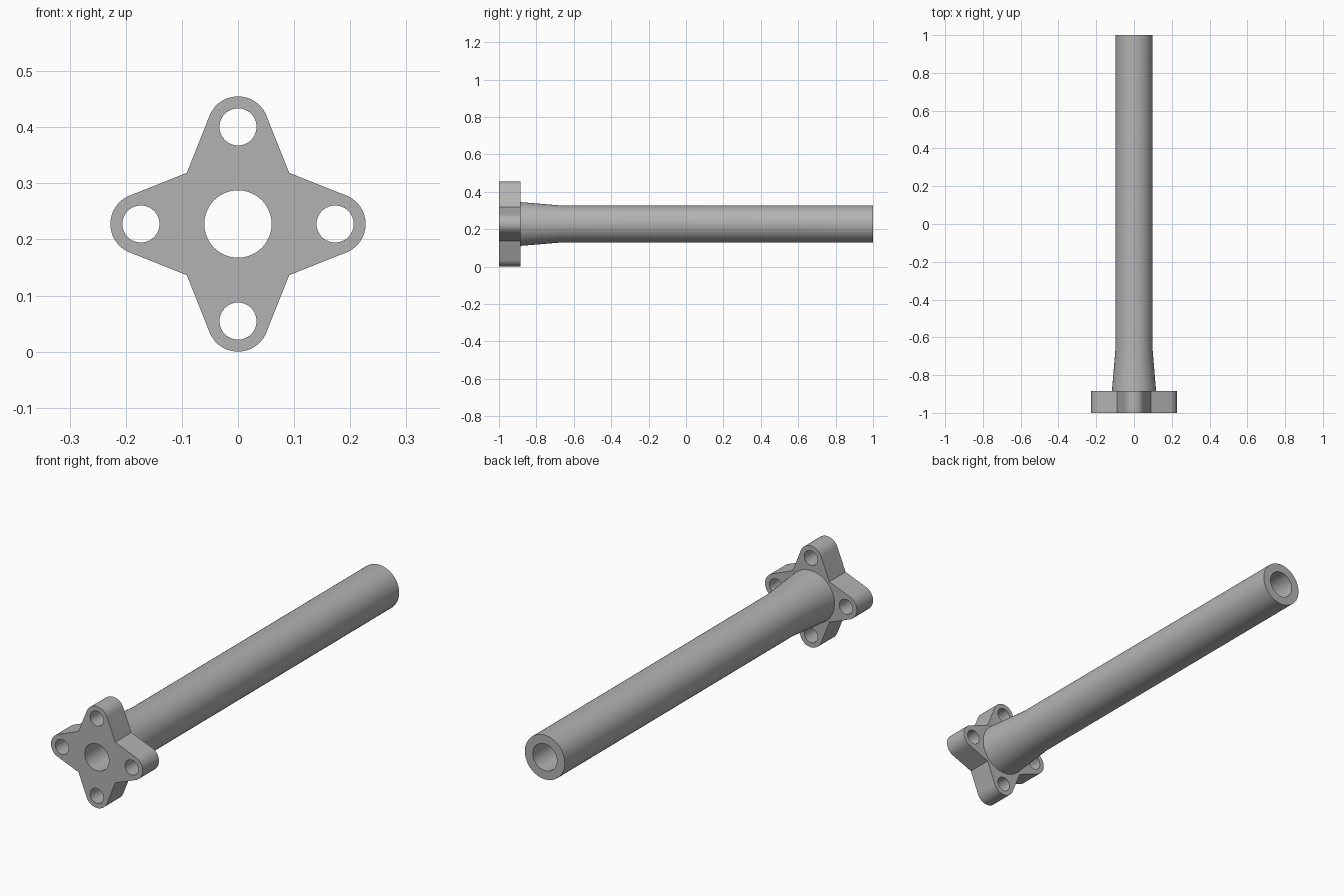
import bpy, bmesh
from math import sin, cos, pi, radians
from mathutils import Matrix, Vector

cube = bpy.data.objects.get("Cube")
if cube:
    bpy.data.objects.remove(cube, do_unlink=True)

AXIS_Z = 0.2275      # height of the shaft axis
FRONT, SHOULDER, BACK = -1.0, -0.885, 1.0
BORE, TUBE, FLARE = 0.06, 0.099, 0.117
BOLT_R, HOLE, LOBE = 0.173, 0.033, 0.0545

grey = bpy.data.materials.new("plain_grey")
grey.use_nodes = True
colour = (0.45, 0.45, 0.45, 1)
grey.diffuse_color = colour
grey.node_tree.nodes["Principled BSDF"].inputs["Base Color"].default_value = colour


def select_only(obj):
    bpy.ops.object.select_all(action='DESELECT')
    obj.select_set(True)
    bpy.context.view_layer.objects.active = obj


def arc(cx, cy, r, start, end, n):
    return [(cx + r * cos(start + (end - start) * i / n),
             cy + r * sin(start + (end - start) * i / n)) for i in range(n + 1)]


def circle(cx, cy, r, n=48):
    return arc(cx, cy, r, 0, 2 * pi, n)[:-1]


# Flange: four rounded arms with bolt holes and a central bore
outline, holes = [], [circle(0, 0, BORE, 64)]
sweep = radians(67.7)
for k in range(4):
    a = k * pi / 2
    cx, cy = BOLT_R * cos(a), BOLT_R * sin(a)
    outline += arc(cx, cy, LOBE, a - sweep, a + sweep, 24)
    notch = a + pi / 4
    outline.append((0.129 * cos(notch), 0.129 * sin(notch)))
    holes.append(circle(cx, cy, HOLE))

curve = bpy.data.curves.new("flange", 'CURVE')
curve.dimensions = '2D'
curve.fill_mode = 'BOTH'
curve.extrude = (SHOULDER - FRONT) / 2
for loop in [outline] + holes:
    spline = curve.splines.new('POLY')
    spline.points.add(len(loop) - 1)
    for point, (x, y) in zip(spline.points, loop):
        point.co = (x, y, 0, 1)
    spline.use_cyclic_u = True
flange = bpy.data.objects.new("flange", curve)
flange.location = (0, (FRONT + SHOULDER) / 2, AXIS_Z)
flange.rotation_euler = (pi / 2, 0, 0)
bpy.context.collection.objects.link(flange)
select_only(flange)
bpy.ops.object.convert(target='MESH')
flange = bpy.context.object

# Tube: profile revolved about the y axis, flared where it meets the flange
profile = [(FLARE, SHOULDER), (TUBE, -0.67), (TUBE, BACK), (BORE, BACK), (BORE, SHOULDER)]
bm = bmesh.new()
verts = [bm.verts.new((r, y, 0)) for r, y in profile]
edges = [bm.edges.new(pair) for pair in zip(verts, verts[1:])]
bmesh.ops.spin(bm, geom=verts + edges, cent=(0, 0, 0), axis=(0, 1, 0),
               angle=2 * pi, steps=64, use_merge=True)
bmesh.ops.remove_doubles(bm, verts=bm.verts, dist=1e-5)
bmesh.ops.recalc_face_normals(bm, faces=bm.faces)
# The end ring must face backwards
ring = [f for f in bm.faces if f.calc_center_median().y > BACK - 1e-4]
if ring[0].normal.y < 0:
    bmesh.ops.reverse_faces(bm, faces=bm.faces)
mesh = bpy.data.meshes.new("tube")
bm.to_mesh(mesh)
bm.free()
tube = bpy.data.objects.new("tube", mesh)
tube.location.z = AXIS_Z
bpy.context.collection.objects.link(tube)

# Weld, colour and smooth the parts
for obj in (flange, tube):
    bm = bmesh.new()
    bm.from_mesh(obj.data)
    bmesh.ops.remove_doubles(bm, verts=bm.verts, dist=1e-5)
    bm.to_mesh(obj.data)
    bm.free()
    obj.data.materials.clear()
    obj.data.materials.append(grey)
    select_only(obj)
    bpy.ops.object.shade_smooth_by_angle(angle=radians(30))
